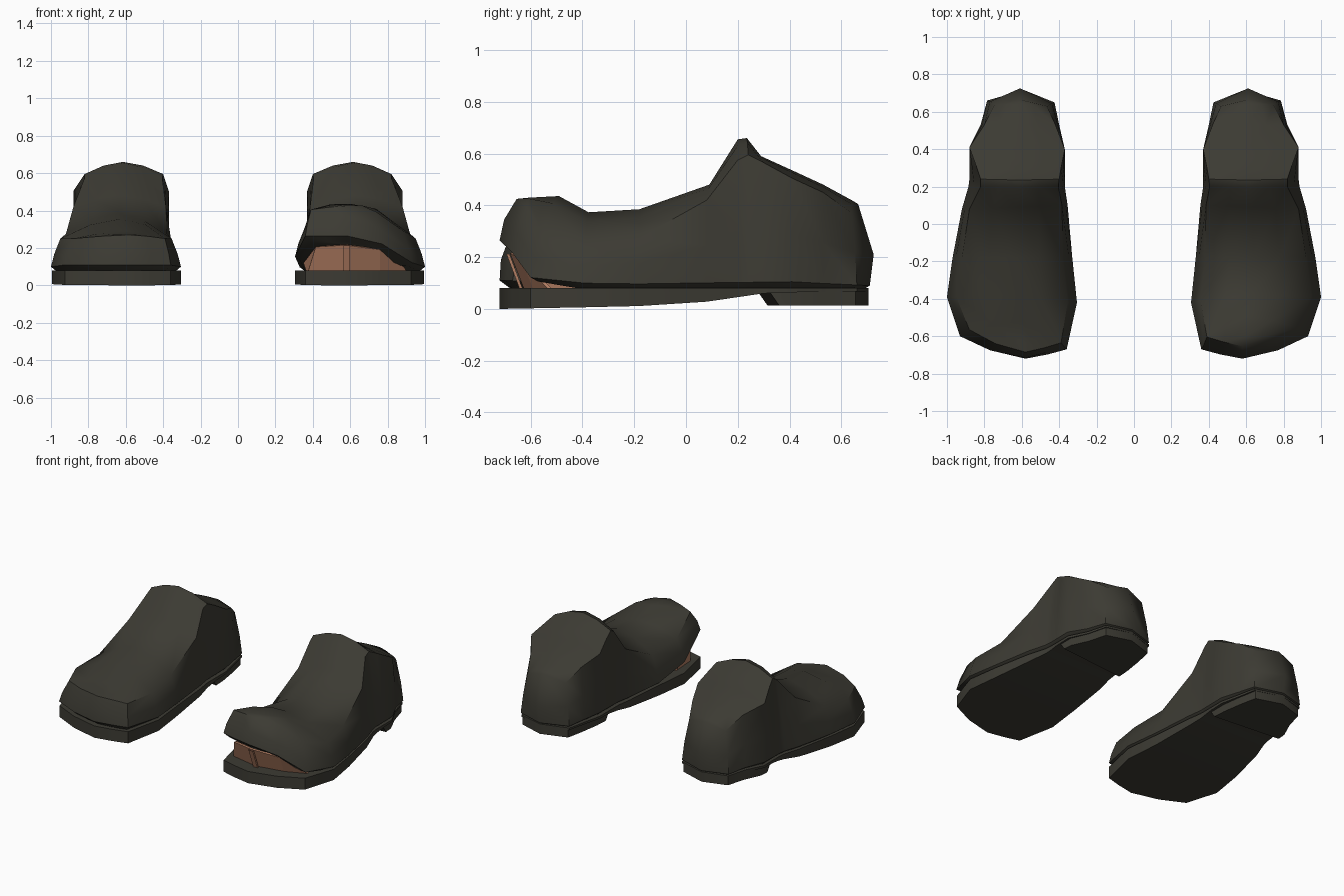
import bpy, bmesh, math

if "Cube" in bpy.data.objects:
    bpy.data.objects.remove(bpy.data.objects["Cube"])


def material(name, rgb):
    m = bpy.data.materials.new(name)
    m.diffuse_color = (*rgb, 1)
    m.use_nodes = True
    m.node_tree.nodes["Principled BSDF"].inputs["Base Color"].default_value = m.diffuse_color
    return m


LEATHER = material("dark_leather", (.045, .043, .033))
LINING = material("tan_lining", (.45, .21, .125))

# Stations from toe to heel:
# inner x, y | outer x, y | inner inset, outer inset, ridge z | top centre x, y, z
STATIONS = [
    (.46, -.697, .77, -.675, .02, .03, .262, .59, -.635, .275),
    (.36, -.67, .93, -.60, .03, .05, .25, .60, -.52, .29),
    (.305, -.42, 1.0, -.39, .05, .05, .25, .63, -.38, .355),
    (.33, -.18, .97, -.18, .05, .05, .275, .64, -.18, .385),
    (.355, .10, .92, .08, .03, .04, .42, .63, .09, .48),
    (.37, .20, .885, .20, .035, .065, .575, .615, .20, .655),
    (.37, .24, .88, .24, .03, .06, .595, .615, .235, .66),
    (.37, .30, .88, .30, .02, .04, .565, .615, .29, .59),
    (.37, .40, .88, .41, .00, .00, .505, .615, .40, .54),
    (.40, .53, .82, .53, .02, .02, .45, .61, .53, .48),
    (.425, .65, .785, .66, .04, .04, .37, .61, .64, .42),
]
TOE, HEEL = (.58, -.72), (.61, .715)


def clamp(v):
    return max(0, min(1, v))


def interp(y, pts):
    for (a, za), (b, zb) in zip(pts, pts[1:]):
        if y <= b:
            return za + (zb - za) * clamp((y - a) / (b - a))
    return pts[-1][1]


def finish(bm, name, mat, angle):
    bmesh.ops.remove_doubles(bm, verts=bm.verts, dist=.0005)
    bmesh.ops.recalc_face_normals(bm, faces=bm.faces)
    me = bpy.data.meshes.new(name)
    bm.to_mesh(me)
    bm.free()
    me.materials.append(mat)
    ob = bpy.data.objects.new(name, me)
    bpy.context.collection.objects.link(ob)
    if angle:
        bpy.ops.object.select_all(action='DESELECT')
        ob.select_set(True)
        bpy.context.view_layer.objects.active = ob
        bpy.ops.object.shade_smooth_by_angle(angle=math.radians(angle))
    return ob


def loft(name, sections, mat, side, caps=False, angle=30):
    """Skin closed rings; rings collapsed to a line close the ends."""
    bm = bmesh.new()
    rings = [[bm.verts.new((x * side, y, z)) for x, y, z in s] for s in sections]
    n = len(rings[0])
    for a, b in zip(rings, rings[1:]):
        for i in range(n):
            j = (i + 1) % n
            bm.faces.new((a[i], a[j], b[j], b[i]))
    if caps:
        bm.faces.new(rings[0])
    return finish(bm, name, mat, angle)


def lifted(p, amount):
    """Peel the toe upward, most at the tip and inner side."""
    x, y, z = p
    k = amount * clamp((-.36 - y) / .17) * clamp((.95 - x) / .25)
    return (x, y + k * .2 * clamp((z - .15) / .1), z + k)


def tip_ring(low, base, mid, ridge):
    half = [low, base, mid, ridge, ridge]
    return half + [ridge] + half[::-1]


def upper(side, lift):
    tx, ty = TOE
    hx, hy = HEEL
    rings = [tip_ring((tx, ty + .04, .08), (tx, ty, .11), (tx, ty + .005, .19), (tx, ty + .035, .27))]
    for xi, yi, xo, yo, ii, io, rz, cx, cy, cz in STATIONS:
        bz = interp(yi, [(-.7, .11), (-.3, .095), (.4, .105), (.7, .09)])
        mz = bz + (rz - bz) * .45
        shift = .035 if yi < -.6 else (-.02 if yi > .6 else 0)   # tuck ends in

        def half(x, y, inset, s):
            r = (x + s * inset, y + shift, rz)
            q = (r[0] * .5 + cx * .5, r[1] * .5 + cy * .5, rz + .7 * (cz - rz))
            return [(x + s * .03, y + shift * .8, .075), (x, y, bz),
                    (x + s * inset * .35, y + shift * .3, mz), r, q]
        rings.append(half(xi, yi, ii, 1) + [(cx, cy, cz)] + half(xo, yo, io, -1)[::-1])
    rings.append(tip_ring((hx, hy - .03, .075), (hx, hy - .005, .09), (hx, hy + .01, .21), (hx, hy - .05, .405)))
    return [[lifted(p, lift) for p in r] for r in rings]


def slab(rows, top, bottom):
    return [[(a, ya, top), (b, yb, top), (b, yb, bottom(yb)), (a, ya, bottom(ya))]
            for a, ya, b, yb in rows]


for side, label, lift in ((-1, "left", 0), (1, "right", .155)):
    loft(label + "_upper", upper(side, lift), LEATHER, side, angle=46)

    # Sole follows the plan outline and curves up under the arch
    rows = [(TOE[0], TOE[1], TOE[0], TOE[1])]
    rows += [(s[0], s[1], s[2] - .005, s[3]) for s in STATIONS]
    rows.append((HEEL[0], HEEL[1] - .01) * 2)
    loft(label + "_sole", slab(rows, .08, lambda y: interp(
        y, [(-.72, 0), (-.2, .01), (.06, .025), (.32, .063), (.72, .068)])), LEATHER, side, angle=40)

    # Heel block with slanted, slightly skewed front
    rows = [(.385, .275, .865, .32), (.39, .40, .86, .42), (.41, .53, .81, .53),
            (.435, .65, .775, .655), (.61, .705, .61, .705)]
    rings = slab(rows, .07, lambda y: .013)
    rings[0] = [(x, y + (.04 if z < .05 else 0), z) for x, y, z in rings[0]]
    loft(label + "_heel_block", rings, LEATHER, side, caps=True, angle=40)

# Exposed lining behind the open toe: a flat-sided wall leaning outward
PATH = [(.365, -.42, .35, -.42, .12), (.375, -.585, .415, -.635, .205), (.57, -.625, .575, -.68, .215),
        (.76, -.59, .76, -.635, .19), (.90, -.53, .89, -.55, .095)]
bm = bmesh.new()
low = [bm.verts.new((p[0], p[1], .075)) for p in PATH]
high = [bm.verts.new((p[2], p[3], p[4])) for p in PATH]
for i in range(len(PATH) - 1):
    bm.faces.new((low[i], low[i + 1], high[i + 1], high[i]))
wall = finish(bm, "toe_lining", LINING, 0)
mod = wall.modifiers.new("thickness", 'SOLIDIFY')
mod.thickness = .012

# Narrow upright seam in front of the lining
seam = [[(x, -.63 - d, .075) if k == 0 else (x, -.682 - d, .213)
         for x, d in ((.565, 0), (.565, .012), (.597, .012), (.597, 0))] for k in (0, 1)]
loft("lining_seam", seam, LINING, 1, angle=0)
